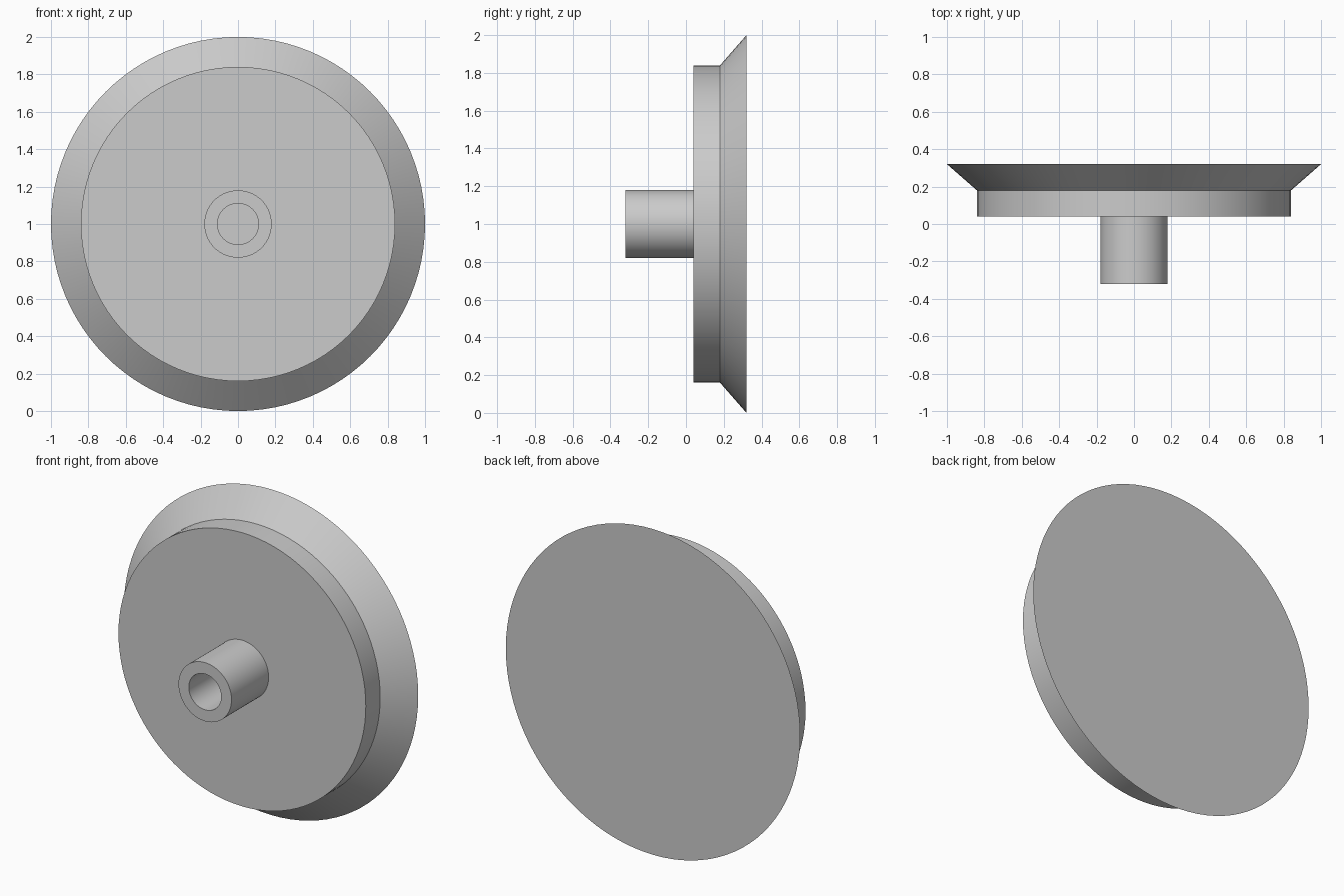
import bpy, bmesh, math
from mathutils import Matrix, Vector

cube = bpy.data.objects.get("Cube")
if cube:
    bpy.data.objects.remove(cube, do_unlink=True)

SEGMENTS = 96
CENTRE_Z = 1.0

grey = bpy.data.materials.new("plain grey")
grey.use_nodes = True
colour = (0.6, 0.6, 0.6, 1)
grey.diffuse_color = colour
grey.node_tree.nodes["Principled BSDF"].inputs["Base Color"].default_value = colour


def turned_part(name, profile):
    """Spin (radius, y) points around the y axis; ends on the axis close the solid."""
    bm = bmesh.new()
    verts = [bm.verts.new((r, y, 0)) for r, y in profile]
    edges = [bm.edges.new(pair) for pair in zip(verts, verts[1:])]
    bmesh.ops.spin(bm, geom=verts + edges, cent=(0, 0, 0), axis=(0, 1, 0),
                   angle=math.tau, steps=SEGMENTS, use_duplicate=False)
    bmesh.ops.remove_doubles(bm, verts=bm.verts, dist=0.0001)
    bmesh.ops.recalc_face_normals(bm, faces=bm.faces)
    mesh = bpy.data.meshes.new(name)
    bm.to_mesh(mesh)
    bm.free()
    mesh.materials.append(grey)
    part = bpy.data.objects.new(name, mesh)
    part.location.z = CENTRE_Z
    bpy.context.collection.objects.link(part)
    bpy.ops.object.select_all(action="DESELECT")
    part.select_set(True)
    bpy.context.view_layer.objects.active = part
    bpy.ops.object.shade_smooth_by_angle(angle=math.radians(30))
    return part


# Flared disc, flat stepped face and hollow stem, turned as one solid
turned_part("flared_disc_with_hollow_stem", [
    (0, 0.32), (1.0, 0.32), (0.84, 0.18), (0.84, 0.04),
    (0.18, 0.04), (0.18, -0.32), (0.11, -0.32), (0.11, 0.04), (0, 0.04),
])
